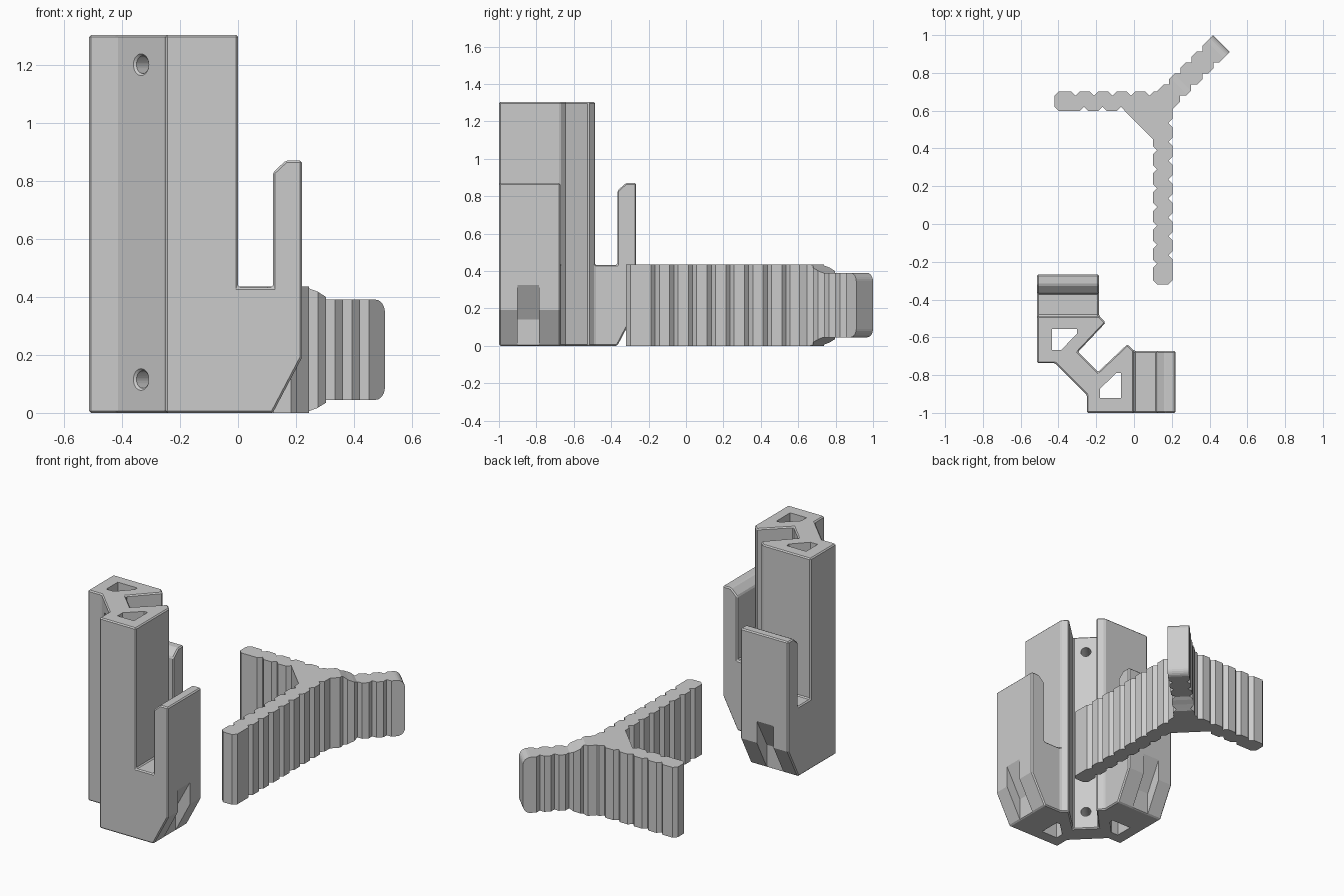
import bpy, bmesh, math
from mathutils import Vector, Matrix

if "Cube" in bpy.data.objects:
    bpy.data.objects.remove(bpy.data.objects["Cube"])

grey = bpy.data.materials.new("grey")
grey.diffuse_color = (0.6, 0.6, 0.6, 1)
grey.use_nodes = True
grey.node_tree.nodes["Principled BSDF"].inputs["Base Color"].default_value = grey.diffuse_color
C = 0.487                      # the holder mirrors across the line y = x - C


def swap(p):
    return (p[1] + C, p[0] - C) + tuple(p[2:])


def finish(name, bm):
    bmesh.ops.recalc_face_normals(bm, faces=bm.faces)
    me = bpy.data.meshes.new(name)
    bm.to_mesh(me)
    bm.free()
    me.materials.append(grey)
    ob = bpy.data.objects.new(name, me)
    bpy.context.collection.objects.link(ob)
    return ob


def prism(name, base, offset):
    """Polygon of 3D points swept along an offset."""
    bm = bmesh.new()
    a = [bm.verts.new(p) for p in base]
    b = [bm.verts.new(Vector(p) + Vector(offset)) for p in base]
    n = len(a)
    bm.faces.new(a)
    bm.faces.new(b)
    for i in range(n):
        bm.faces.new((a[i], a[(i + 1) % n], b[(i + 1) % n], b[i]))
    return finish(name, bm)


def apply(ob, mod):
    bpy.context.view_layer.objects.active = ob
    bpy.ops.object.modifier_apply(modifier=mod.name)


def boolean(ob, other, op):
    m = ob.modifiers.new("bool", 'BOOLEAN')
    m.operation, m.solver, m.object = op, 'EXACT', other
    apply(ob, m)
    bpy.data.objects.remove(other)


def mirrored_pair(name, base, offset):
    """The same prism on both arms of the holder."""
    end = [tuple(Vector(p) + Vector(offset)) for p in base]
    off = Vector(swap(end[0])) - Vector(swap(base[0]))
    return [prism(name, base, offset), prism(name, [swap(p) for p in base], off)]


# holder column: half outline, mirrored across the diagonal
half = [(-0.25, -0.905), (-0.25, -1), (0, -1), (0, -0.672), (-0.035, -0.637), (-0.19, -0.783)]
outline = half + [swap(p) for p in reversed(half)]
holder = prism("holder", [(x, y, 0) for x, y in outline], (0, 0, 1.303))

# upright clips with chamfered feet and tips
clip = [(-0.03, 0), (0.12, 0), (0.22, 0.19), (0.22, 0.87), (0.165, 0.87),
        (0.12, 0.828), (0.12, 0.433), (-0.03, 0.433)]
for ob in mirrored_pair("clip", [(x, -1, z) for x, z in clip], (0, 0.328, 0)):
    boolean(holder, ob, 'UNION')

# softened edges
bev = holder.modifiers.new("bevel", 'BEVEL')
bev.width, bev.segments, bev.limit_method = 0.007, 1, 'ANGLE'
apply(holder, bev)

# lightening shafts through the column
shaft = [(-0.18, -0.922), (-0.068, -0.922), (-0.068, -0.788), (-0.092, -0.788), (-0.18, -0.872)]
for ob in mirrored_pair("shaft", [(x, y, -0.1) for x, y in shaft], (0, 0, 1.6)):
    boolean(holder, ob, 'DIFFERENCE')

# grooves in the clip feet
groove = [(0.12, -0.1), (0.12, 0.14), (0.32, 0.51), (0.32, -0.1)]
for ob in mirrored_pair("groove", [(x, -0.9, z) for x, z in groove], (0, 0.115, 0)):
    boolean(holder, ob, 'DIFFERENCE')

# screw holes through the diagonal web, flared at the outer face
along = Vector((1, 1, 0)).normalized()
turn = along.to_track_quat('Z', 'Y').to_matrix().to_4x4()
for z in (0.115, 1.2):
    for r1, r2, depth, shift in ((0.03, 0.03, 0.4, 0), (0.046, 0.026, 0.02, 0)):
        bm = bmesh.new()
        at = Matrix.Translation(Vector((-0.333, -0.82, z)) + along * shift)
        bmesh.ops.create_cone(bm, cap_ends=True, segments=32, radius1=r1, radius2=r2,
                              depth=depth, matrix=at @ turn)
        boolean(holder, finish("screw_hole", bm), 'DIFFERENCE')


def ribbed_arm(name, tip, direction, length, half_w, left, right, chamfer, heights):
    """Loft of box sections from the tip inward; left/right list notch centres."""
    d = Vector(direction).normalized()
    side = Vector((-d.y, d.x))
    n = 0.022                                  # notch half length and depth
    stops = {0, length, chamfer} | {h[0] for h in heights}
    for c in left + right:
        stops |= {c - n, c, c + n}
    stops = sorted({round(s, 4) for s in stops if 0 <= s <= length})

    def width(s, notches):
        cut = max([0] + [n - abs(s - c) for c in notches])
        return half_w - max(cut, chamfer - s)

    def inset(s):
        for (s0, h0), (s1, h1) in zip(heights, heights[1:]):
            if s0 <= s <= s1:
                return h0 + (h1 - h0) * (s - s0) / (s1 - s0)
        return heights[-1][1]

    bm = bmesh.new()
    rows = []
    for s in stops:
        c = Vector(tip) + d * s
        l, r, i = c + side * width(s, left), c - side * width(s, right), inset(s)
        rows.append([bm.verts.new(p) for p in ((l.x, l.y, i), (r.x, r.y, i),
                                               (r.x, r.y, 0.435 - i), (l.x, l.y, 0.435 - i))])
    for a, b in zip(rows, rows[1:]):
        for k in range(4):
            bm.faces.new((a[k], a[(k + 1) % 4], b[(k + 1) % 4], b[k]))
    bm.faces.new(rows[0])
    bm.faces.new(rows[-1])
    return finish(name, bm)


def notches(first, pitch, count):
    return [first + pitch * i for i in range(count)]


flat = [(0, 0)]
# ribbed strap: side arm, long arm, and slimmer diagonal tab with rounded tip
ribbed_arm("side_arm", (-0.42, 0.65), (1, 0), 0.57, 0.052,
           notches(0.11, 0.098, 5), notches(0.155, 0.098, 3), 0.022, flat)
ribbed_arm("long_arm", (0.152, -0.32), (0, 1), 0.97, 0.052,
           notches(0.11, 0.1, 7), notches(0.155, 0.1, 8), 0.022, flat)
tab = [(0.045 * (1 - math.cos(a)), 0.045 + 0.045 * (1 - math.sin(a)))
       for a in [math.pi / 2 * k / 6 for k in range(7)]]
tab += [(0.27, 0.045), (0.29, 0.034), (0.32, 0.021), (0.345, 0.008), (0.36, 0)]
ribbed_arm("diagonal_tab", (0.462, 0.955), (-1, -1), 0.44, 0.063,
           notches(0.1, 0.083, 4), notches(0.1, 0.083, 4), 0, tab)
# gusset between side arm and long arm
prism("gusset", [(-0.05, 0.6, 0), (0.102, 0.448, 0), (0.15, 0.45, 0), (0.15, 0.65, 0),
                 (-0.05, 0.65, 0)], (0, 0, 0.435))
